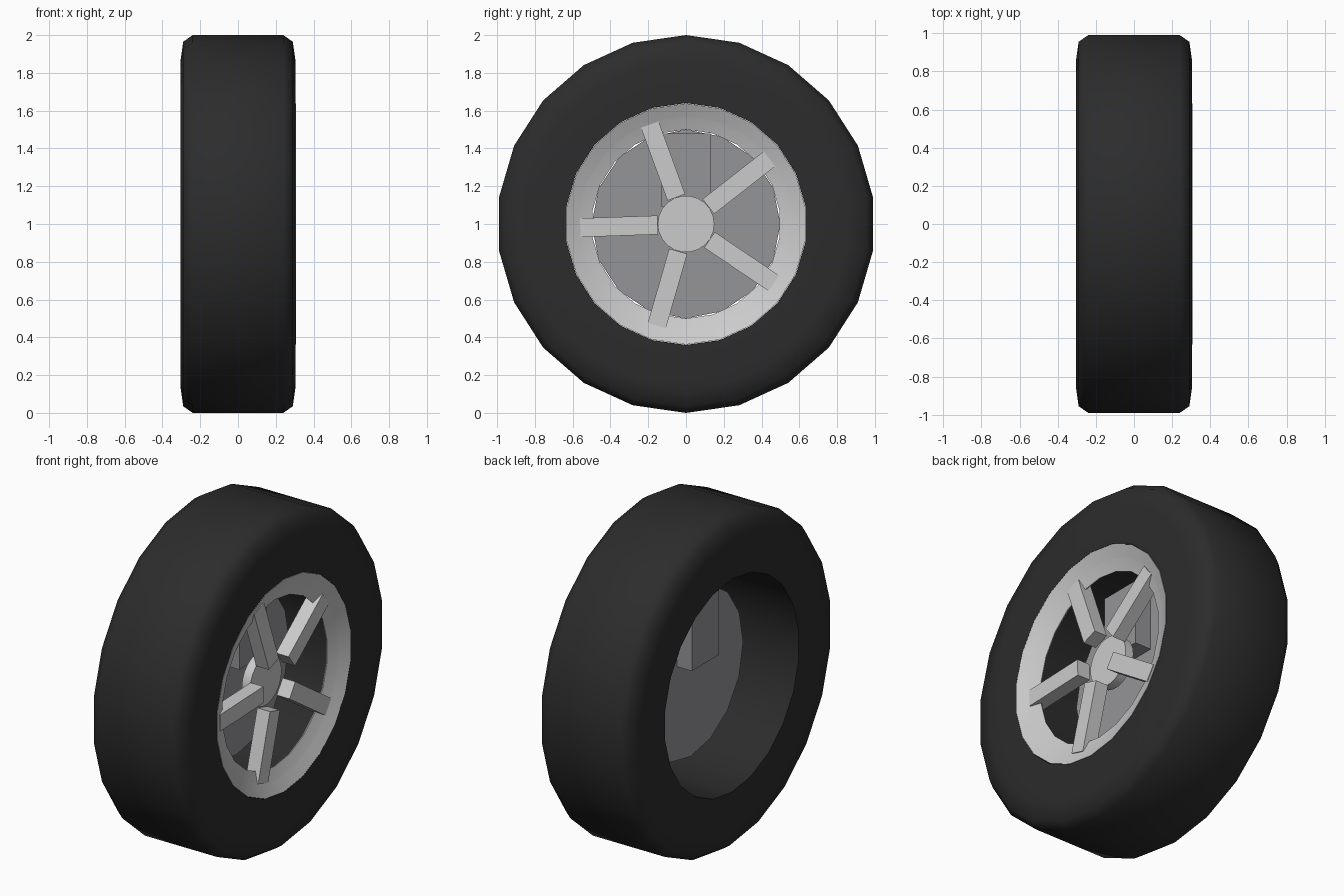
import bpy, bmesh, math
from mathutils import Matrix

if "Cube" in bpy.data.objects:
    bpy.data.objects.remove(bpy.data.objects["Cube"])

AXLE_Z = 1.0


def material(name, value):
    m = bpy.data.materials.new(name)
    m.diffuse_color = (value, value, value * 1.05, 1)
    m.use_nodes = True
    m.node_tree.nodes["Principled BSDF"].inputs["Base Color"].default_value = m.diffuse_color
    return m


def finish(name, bm, mat=None, smooth=None):
    bmesh.ops.recalc_face_normals(bm, faces=bm.faces)
    me = bpy.data.meshes.new(name)
    bm.to_mesh(me)
    bm.free()
    ob = bpy.data.objects.new(name, me)
    bpy.context.collection.objects.link(ob)
    if mat:
        me.materials.append(mat)
    if smooth:
        bpy.ops.object.select_all(action='DESELECT')
        ob.select_set(True)
        bpy.context.view_layer.objects.active = ob
        bpy.ops.object.shade_smooth_by_angle(angle=math.radians(smooth))
    return ob


def lathe(name, profile, sides, mat=None, smooth=None):
    """Turn a closed (x, radius) profile around the axle; first vertex at the top."""
    bm = bmesh.new()
    rings = []
    for i in range(sides):
        a = 2 * math.pi * i / sides
        rings.append([bm.verts.new((x, r * math.sin(a), AXLE_Z + r * math.cos(a)))
                      for x, r in profile])
    n = len(profile)
    for i in range(sides):
        p, q = rings[i], rings[(i + 1) % sides]
        for j in range(n):
            k = (j + 1) % n
            bm.faces.new((p[j], p[k], q[k], q[j]))
    return finish(name, bm, mat, smooth)


def disc(name, x0, x1, radius, sides, mat=None, smooth=None):
    bm = bmesh.new()
    place = Matrix.Translation(((x0 + x1) / 2, 0, AXLE_Z)) @ Matrix.Rotation(math.pi / 2, 4, 'Y')
    bmesh.ops.create_cone(bm, cap_ends=True, segments=sides, radius1=radius,
                          radius2=radius, depth=x1 - x0, matrix=place)
    return finish(name, bm, mat, smooth)


def box(name, lo, hi, mat=None, turn=0.0):
    """Box given relative to the axle centre, turned around the axle."""
    bm = bmesh.new()
    centre = [(a + b) / 2 for a, b in zip(lo, hi)]
    size = [b - a for a, b in zip(lo, hi)]
    place = (Matrix.Translation((0, 0, AXLE_Z)) @ Matrix.Rotation(turn, 4, 'X')
             @ Matrix.Translation(centre) @ Matrix.Diagonal((*size, 1)))
    bmesh.ops.create_cube(bm, size=1, matrix=place)
    return finish(name, bm, mat)


rubber = material("rubber", 0.025)
brake_grey = material("brake_grey", 0.3)

# Tyre with rounded shoulders and an open barrel
shoulder = [(0.305, 0.64), (0.305, 0.86), (0.29, 0.965), (0.24, 1.0)]
lathe("tyre", shoulder + [(-x, r) for x, r in reversed(shoulder)], 22, rubber, 60)

# Outer rim: sloping lip, small step, inner cone
lathe("rim", [(0.306, 0.638), (0.275, 0.575), (0.268, 0.56), (0.245, 0.5),
              (0.235, 0.505), (0.235, 0.638)], 22, None, 30)

# Five spokes in front of the hub
for i in range(5):
    box(f"spoke_{i + 1}", (0.19, 0.15, -0.05), (0.275, 0.56, 0.05),
        turn=math.radians(38 + 72 * i))

disc("hub", 0.13, 0.185, 0.15, 22, None, 40)

# Brake
disc("brake_disc", -0.03, -0.01, 0.5, 16, brake_grey, 30)
box("brake_caliper", (-0.13, -0.13, 0.09), (0.10, 0.13, 0.48), brake_grey)
